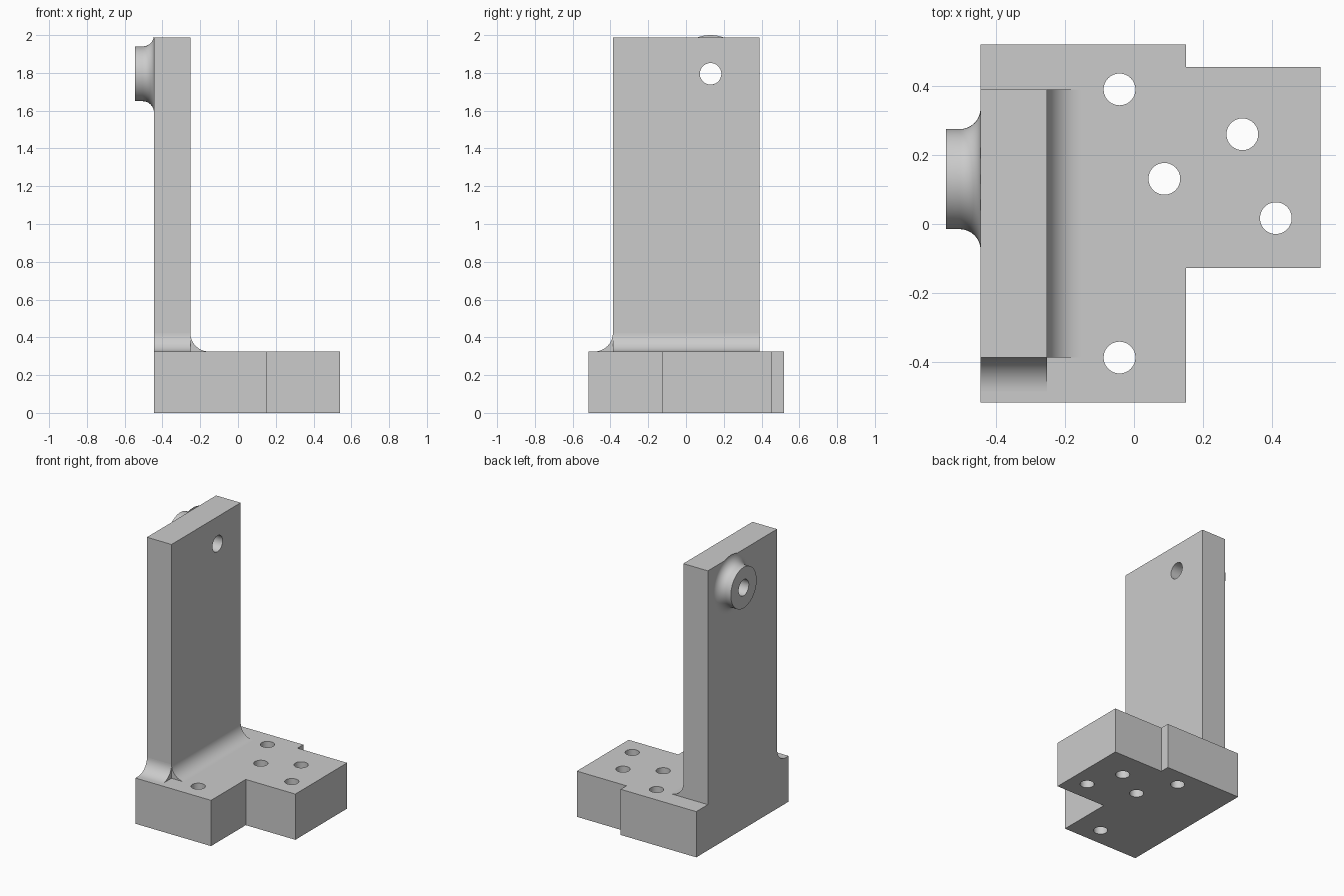
import bpy
import bmesh
from math import sin, cos, pi, radians
from mathutils import Matrix, Vector

cube = bpy.data.objects.get("Cube")
if cube:
    bpy.data.objects.remove(cube, do_unlink=True)

# Main dimensions
BACK, WALL_FRONT, STEP, TAB_END = -0.445, -0.252, 0.15, 0.54
BASE_TOP, WALL_TOP = 0.325, 1.987
WALL_Y0, WALL_Y1 = -0.387, 0.39
BOSS_Y, BOSS_Z, BOSS_FACE = 0.13, 1.795, -0.545
BOSS_R, BORE_R, FLARE_R = 0.145, 0.057, 0.06
FILLET_R = 0.098

grey = bpy.data.materials.new("plain grey")
grey.use_nodes = True
colour = (0.6, 0.6, 0.6, 1)
grey.diffuse_color = colour
grey.node_tree.nodes["Principled BSDF"].inputs["Base Color"].default_value = colour


def finish(name, bm):
    """Turn a bmesh into a named, shaded object."""
    bmesh.ops.recalc_face_normals(bm, faces=bm.faces)
    mesh = bpy.data.meshes.new(name)
    bm.to_mesh(mesh)
    bm.free()
    mesh.materials.append(grey)
    obj = bpy.data.objects.new(name, mesh)
    bpy.context.collection.objects.link(obj)
    return obj


def smooth(obj):
    bpy.ops.object.select_all(action='DESELECT')
    obj.select_set(True)
    bpy.context.view_layer.objects.active = obj
    bpy.ops.object.shade_smooth_by_angle(angle=radians(30))


def prism(name, points, sweep):
    """Extrude a flat outline along a vector."""
    bm = bmesh.new()
    face = bm.faces.new([bm.verts.new(p) for p in points])
    ext = bmesh.ops.extrude_face_region(bm, geom=[face], use_keep_orig=True)
    moved = [v for v in ext["geom"] if isinstance(v, bmesh.types.BMVert)]
    bmesh.ops.translate(bm, verts=moved, vec=Vector(sweep))
    return finish(name, bm)


def drill(target, centres, radius, axis):
    """Cut round through holes along an axis."""
    bm = bmesh.new()
    turn = Vector((0, 0, 1)).rotation_difference(Vector(axis)).to_matrix().to_4x4()
    for c in centres:
        bmesh.ops.create_cone(bm, cap_ends=True, segments=48, radius1=radius,
                              radius2=radius, depth=1.0,
                              matrix=Matrix.Translation(c) @ turn)
    cutter = finish("hole_cutter", bm)
    cutter.hide_render = True
    mod = target.modifiers.new("holes", 'BOOLEAN')
    mod.operation, mod.solver, mod.object = 'DIFFERENCE', 'EXACT', cutter
    bpy.context.view_layer.objects.active = target
    bpy.ops.object.modifier_apply(modifier=mod.name)
    bpy.data.objects.remove(cutter, do_unlink=True)


# Base plate with an offset tab
outline = [(BACK, -0.517), (STEP, -0.517), (STEP, -0.127), (TAB_END, -0.127),
           (TAB_END, 0.455), (STEP, 0.455), (STEP, 0.52), (BACK, 0.52)]
base = prism("base_plate", [(x, y, 0) for x, y in outline], (0, 0, BASE_TOP))
bolt_holes = [(-0.042, 0.39), (-0.042, -0.387), (0.088, 0.131), (0.314, 0.26), (0.411, 0.017)]
drill(base, [(x, y, BASE_TOP / 2) for x, y in bolt_holes], 0.046, (0, 0, 1))
smooth(base)

# Upright wall with the pivot hole
wall = prism("upright_wall",
             [(BACK, WALL_Y0, BASE_TOP), (WALL_FRONT, WALL_Y0, BASE_TOP),
              (WALL_FRONT, WALL_Y1, BASE_TOP), (BACK, WALL_Y1, BASE_TOP)],
             (0, 0, WALL_TOP - BASE_TOP))
drill(wall, [(WALL_FRONT, BOSS_Y, BOSS_Z)], BORE_R, (1, 0, 0))
smooth(wall)


# Concave fillets at the foot of the wall
def fillet(name, corner, outward, sweep):
    corner, outward, up = Vector(corner), Vector(outward), Vector((0, 0, 1))
    arc = [(1 - sin(a), 1 - cos(a)) for a in (pi / 2 * i / 16 for i in range(17))]
    points = [corner] + [corner + (outward * d + up * h) * FILLET_R for d, h in arc]
    smooth(prism(name, points, sweep))


fillet("long_fillet", (WALL_FRONT, WALL_Y0, BASE_TOP), (1, 0, 0), (0, WALL_Y1 - WALL_Y0, 0))
fillet("end_fillet", (BACK, WALL_Y0, BASE_TOP), (0, -1, 0), (WALL_FRONT - BACK, 0, 0))

# Flared boss, turned around the bore
profile = [(BACK, BORE_R), (BOSS_FACE, BORE_R), (BOSS_FACE, BOSS_R)]
for i in range(13):
    a = pi / 2 * i / 12
    profile.append((BACK - FLARE_R * (1 - sin(a)), BOSS_R + FLARE_R * (1 - cos(a))))
bm = bmesh.new()
ring = [bm.verts.new((x, BOSS_Y + r, BOSS_Z)) for x, r in profile]
edges = [bm.edges.new((a, b)) for a, b in zip(ring, ring[1:] + ring[:1])]
bmesh.ops.spin(bm, geom=ring + edges, cent=(0, BOSS_Y, BOSS_Z), axis=(1, 0, 0),
               angle=2 * pi, steps=64, use_merge=True)
bmesh.ops.remove_doubles(bm, verts=bm.verts, dist=0.0001)
smooth(finish("flared_boss", bm))
